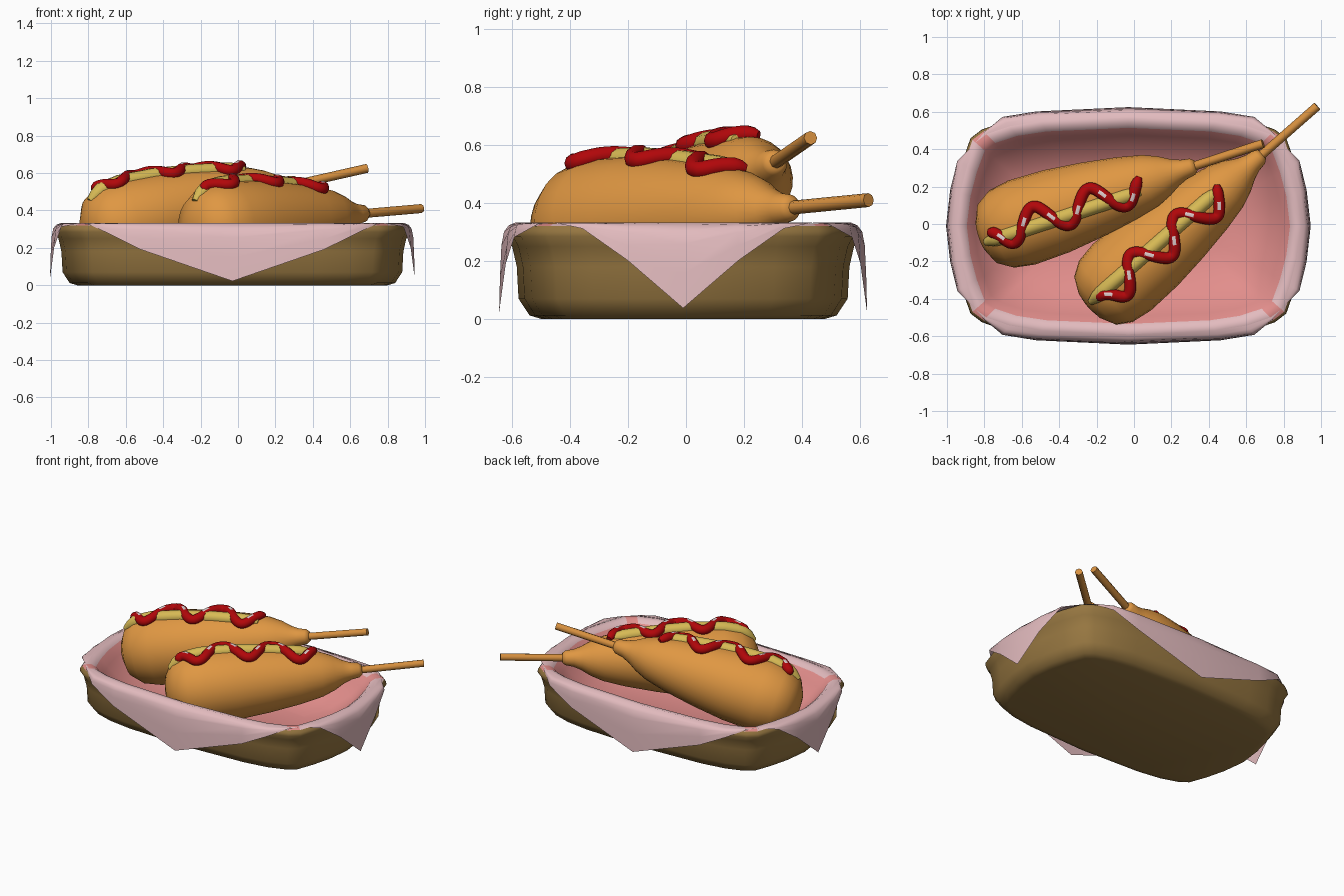
import bpy, bmesh, math
from mathutils import Vector

cube = bpy.data.objects.get("Cube")
if cube:
    bpy.data.objects.remove(cube, do_unlink=True)


def material(name, rgb):
    m = bpy.data.materials.new(name)
    m.use_nodes = True
    m.diffuse_color = (*rgb, 1)
    m.node_tree.nodes["Principled BSDF"].inputs["Base Color"].default_value = (*rgb, 1)
    return m


BROWN = material("basket_brown", (0.31, 0.185, 0.053))
CLOTH = material("pale_pink", (0.77, 0.5, 0.52))
PINK = material("deep_pink", (0.76, 0.27, 0.26))
BATTER = material("golden_batter", (0.74, 0.31, 0.055))
WOOD = material("stick_wood", (0.68, 0.28, 0.05))
MUSTARD = material("mustard_yellow", (0.68, 0.49, 0.09))
KETCHUP = material("ketchup_red", (0.44, 0.002, 0.003))
SHINE = material("shine", (0.75, 0.62, 0.62))


def loft(name, rings, mats, rule=lambda row, col: 0, cap_first=True, cap_last=True, angle=60):
    """Skin closed rings in order; rule(row, column) picks the material slot."""
    bm = bmesh.new()
    rows = [[bm.verts.new(p) for p in ring] for ring in rings]
    n = len(rows[0])
    for r, (a, b) in enumerate(zip(rows, rows[1:])):
        for i in range(n):
            j = (i + 1) % n
            bm.faces.new((a[i], a[j], b[j], b[i])).material_index = rule(r, i)
    if cap_first:
        bm.faces.new(rows[0][::-1]).material_index = rule(0, 0)
    if cap_last:
        bm.faces.new(rows[-1]).material_index = rule(len(rows) - 1, 0)
    bmesh.ops.remove_doubles(bm, verts=bm.verts, dist=0.0005)
    me = bpy.data.meshes.new(name)
    bm.to_mesh(me)
    bm.free()
    ob = bpy.data.objects.new(name, me)
    bpy.context.collection.objects.link(ob)
    for m in mats:
        me.materials.append(m)
    bpy.ops.object.select_all(action="DESELECT")
    ob.select_set(True)
    bpy.context.view_layer.objects.active = ob
    bpy.ops.object.shade_smooth_by_angle(angle=math.radians(angle))


def frame(d):
    d = d.normalized()
    u = Vector((0, 0, 1)).cross(d).normalized()
    return d, u, d.cross(u)


def tube(name, pts, radii, mats, sides=8, rule=lambda row, col: 0, angle=60):
    rings = []
    for k, (p, r) in enumerate(zip(pts, radii)):
        d, u, v = frame(pts[min(k + 1, len(pts) - 1)] - pts[max(k - 1, 0)])
        turns = [2 * math.pi * i / sides for i in range(sides)]
        rings.append([p + (u * math.cos(a) + v * math.sin(a)) * r for a in turns])
    loft(name, rings, mats, rule, angle=angle)


# Rim outline: one quarter with the cloth drop at each point, then mirrored
HX, HY = 0.97, 0.63
QUARTER = [(HX, 0, 0.295), (0.948, 0.19, 0.13), (0.91, 0.345, 0.02), (0.862, 0.484, 0),
           (0.80, 0.532, 0.005), (0.67, 0.578, 0.05), (0.49, 0.607, 0.14), (0, HY, 0.31)]
half = QUARTER + [(-x, y, d) for x, y, d in QUARTER[-2::-1]]
OUTLINE = half + [(x, -y, d) for x, y, d in half[-2:0:-1]]


def rim_point(x, y, inset, z):
    return Vector((x * (1 - inset / HX) - 0.03, y * (1 - inset / HY) - 0.01, z))


def rim_rings(profile):
    return [[rim_point(x, y, o, z) for x, y, d in OUTLINE] for o, z in profile]


# Basket shell, bottom to rolled rim
loft("basket", rim_rings([(0.14, 0), (0.1, 0.012), (0.062, 0.07), (0.056, 0.18), (0.04, 0.25),
                          (0.02, 0.285), (0.022, 0.305), (0.032, 0.32)]),
     [BROWN], cap_last=False, angle=50)


# Lining: pale over the rim, deep pink inside and at the corners
def lining_rule(row, col):
    p, q = OUTLINE[col], OUTLINE[(col + 1) % len(OUTLINE)]
    corner = min(abs(p[0]), abs(q[0])) > 0.7 and min(abs(p[1]), abs(q[1])) > 0.4
    return 0 if row < 3 and not corner else 1


loft("lining", rim_rings([(0.032, 0.32), (0.05, 0.33), (0.08, 0.328), (0.106, 0.308),
                          (0.145, 0.255), (0.2, 0.19), (0.3, 0.12), (0.45, 0.075)]),
     [CLOTH, PINK], lining_rule, cap_first=False)

# Cloth flaps hanging over the four sides, lower edge first
flap_rows = []
for t, inset in ((1, -0.005), (0.6, -0.002), (0.25, 0.003), (0.1, 0.012), (0.03, 0.028), (0, 0.05)):
    row = []
    for x, y, drop in OUTLINE:
        spread = min(1, drop / 0.02)
        row.append(rim_point(x, y, 0.05 + (inset - 0.05) * spread, 0.332 - drop * t))
    flap_rows.append(row)
loft("cloth_flaps", flap_rows, [CLOTH], cap_first=False, cap_last=False, angle=50)

# Battered sausage profile: distance along the axis, radius
BODY = [(-0.24, 0.03), (-0.23, 0.09), (-0.19, 0.17), (-0.115, 0.217), (0, 0.236), (0.2, 0.23),
        (0.4, 0.207), (0.6, 0.175), (0.74, 0.143), (0.82, 0.11), (0.88, 0.075), (0.93, 0.055),
        (0.98, 0.046), (1.0, 0.03)]


def body_radius(t):
    for (a, ra), (b, rb) in zip(BODY, BODY[1:]):
        if a <= t <= b:
            return ra + (rb - ra) * (t - a) / (b - a)


def wave(t):
    ramp = min(1, max(0.2, (t + 0.175) / 0.12))
    return -0.015 - 0.077 * ramp * math.cos(2 * math.pi * (t + 0.025) / 0.315)


def spread_steps(a, b, n):
    return [a + (b - a) * i / n for i in range(n + 1)]


def round_ends(n, r):
    return [r * (0.5 if i in (0, n) else 0.85 if i in (1, n - 1) else 1) for i in range(n + 1)]


def corn_dog(prefix, centre, tip, mustard_side, start):
    centre, tip = Vector(centre), Vector(tip)
    d, u, v = frame(tip - centre)

    def on_top(t, side, lift):
        r = body_radius(t)
        return centre + d * t + u * side + v * (math.sqrt(r * r - side * side) + lift)

    tube(prefix + "_batter", [centre + d * t for t, r in BODY], [r for t, r in BODY],
         [BATTER], sides=24)
    tube(prefix + "_stick", [centre + d * 0.9, tip], [0.024, 0.024], [WOOD], angle=50)
    tube(prefix + "_mustard",
         [on_top(t, mustard_side, -0.008) for t in spread_steps(start - 0.04, 0.7, 24)],
         round_ends(24, 0.04), [MUSTARD], sides=10)
    # Wavy sauce line with small glints
    tube(prefix + "_ketchup", [on_top(t, wave(t), 0.009) for t in spread_steps(start, 0.72, 70)],
         round_ends(70, 0.031), [KETCHUP, SHINE], sides=10,
         rule=lambda row, col: 1 if col == 2 and row % 12 in (4, 5) else 0)


corn_dog("back_corn_dog", (-0.6, 0.008, 0.333), (0.69, 0.43, 0.625), -0.04, -0.145)
corn_dog("front_corn_dog", (-0.065, -0.285, 0.32), (0.98, 0.63, 0.41), 0.01, -0.16)
